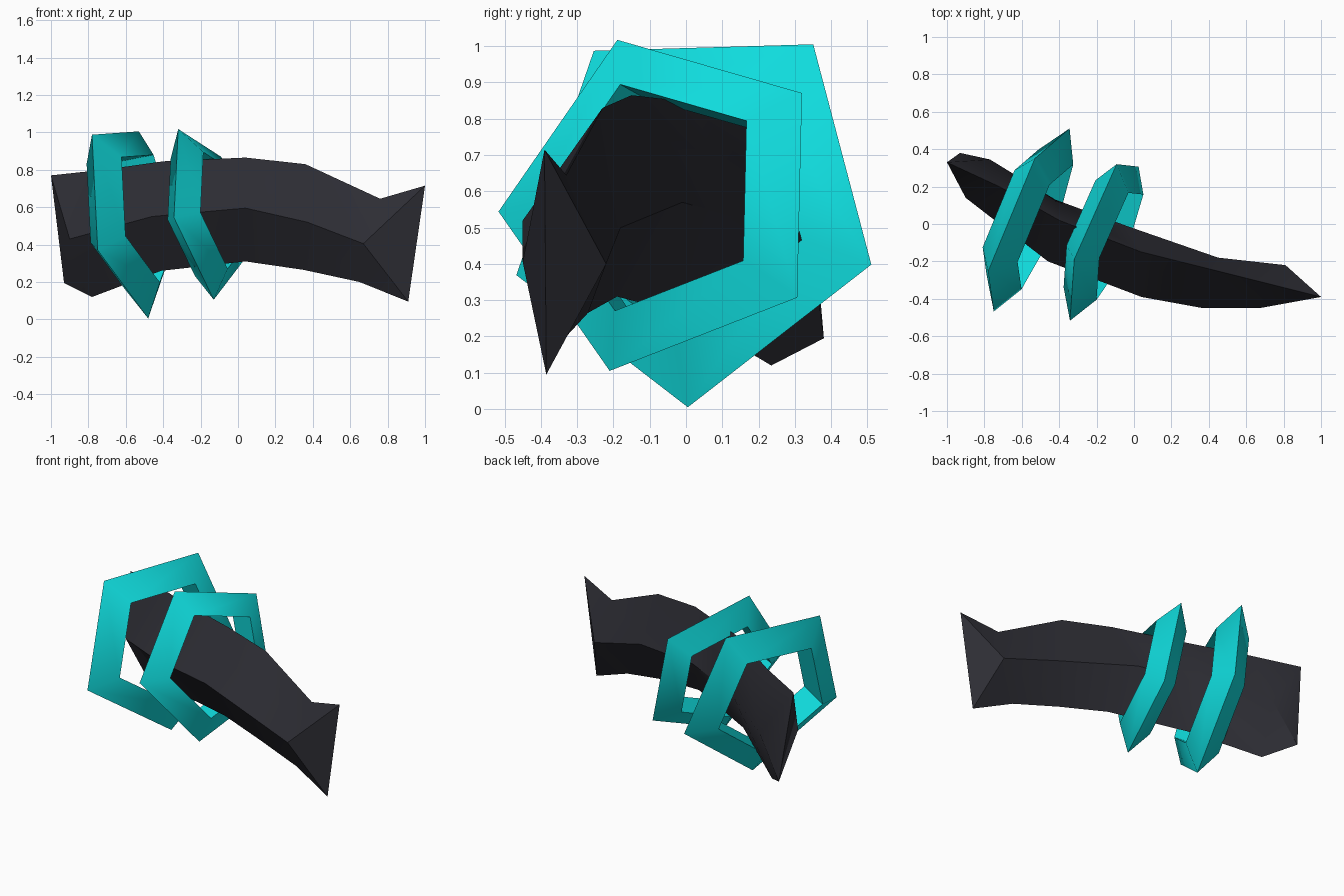
import bpy, math
from mathutils import Vector

if "Cube" in bpy.data.objects:
    bpy.data.objects.remove(bpy.data.objects["Cube"])


def material(name, colour):
    m = bpy.data.materials.new(name)
    m.diffuse_color = (*colour, 1)
    m.use_nodes = True
    m.node_tree.nodes["Principled BSDF"].inputs["Base Color"].default_value = m.diffuse_color
    return m


def build(name, verts, faces, mat, angle):
    me = bpy.data.meshes.new(name)
    me.from_pydata(verts, [], faces)
    me.materials.append(mat)
    ob = bpy.data.objects.new(name, me)
    bpy.context.collection.objects.link(ob)
    bpy.ops.object.select_all(action='DESELECT')
    ob.select_set(True)
    bpy.context.view_layer.objects.active = ob
    bpy.ops.object.mode_set(mode='EDIT')
    bpy.ops.mesh.select_all(action='SELECT')
    bpy.ops.mesh.normals_make_consistent(inside=False)
    bpy.ops.object.mode_set(mode='OBJECT')
    bpy.ops.object.shade_smooth_by_angle(angle=math.radians(angle))
    return ob


charcoal = material("charcoal", (0.026, 0.026, 0.034))
teal = material("teal", (0.005, 0.72, 0.73))


# Five-sided rings with a triangular cross-section, point outwards
def ring(name, centre, normal, corner, outer, inner, half):
    c, n = Vector(centre), Vector(normal).normalized()
    u = Vector(corner) - c
    u = (u - n * u.dot(n)).normalized()
    v = n.cross(u)
    verts, faces = [], []
    for i in range(5):
        a = math.tau * i / 5
        d = u * math.cos(a) + v * math.sin(a)
        verts += [c + d * outer, c + d * inner + n * half, c + d * inner - n * half]
        j = (i + 1) % 5
        for k in range(3):
            m = (k + 1) % 3
            faces.append((3 * i + k, 3 * j + k, 3 * j + m, 3 * i + m))
    build(name, verts, faces, teal, 45)


ring("large_ring", (-0.577, 0.029, 0.553), (1, -0.42, 0.195),
     (-0.48, 0.005, 0.005), 0.557, 0.38, 0.103)
ring("small_ring", (-0.172, -0.058, 0.569), (1, -0.383, 0.217),
     (-0.32, -0.19, 1.02), 0.49, 0.335, 0.096)

# Curved bar: diamond sections (top, front, bottom, back) from left to right
sections = [
    [(-0.72, 0.20, 0.80), (-0.90, 0.14, 0.43), (-0.78, 0.235, 0.12), (-0.77, 0.345, 0.45)],
    [(-0.40, 0.02, 0.845), (-0.46, -0.20, 0.55), (-0.41, 0.00, 0.26), (-0.42, 0.13, 0.53)],
    [(0.04, -0.15, 0.865), (0.04, -0.39, 0.595), (0.04, -0.19, 0.31), (-0.04, -0.01, 0.57)],
    [(0.36, -0.23, 0.83), (0.37, -0.45, 0.52), (0.35, -0.27, 0.265), (0.45, -0.18, 0.50)],
    [(0.76, -0.33, 0.645), (0.67, -0.45, 0.405), (0.65, -0.33, 0.20), (0.81, -0.22, 0.40)],
]
# Each end closes into an upright wedge edge (upper tip, lower tip)
left_tips = [(-1.0, 0.33, 0.77), (-0.93, 0.38, 0.195)]
right_tips = [(1.0, -0.39, 0.715), (0.91, -0.385, 0.095)]

verts = [p for s in sections for p in s] + left_tips + right_tips
faces = []
for i in range(len(sections) - 1):
    for k in range(4):
        m = (k + 1) % 4
        faces.append((4 * i + k, 4 * i + m, 4 * i + 4 + m, 4 * i + 4 + k))
for base, tip in ((0, 20), (16, 22)):
    top, front, bottom, back = range(base, base + 4)
    low = tip + 1
    faces += [(top, front, tip), (front, low, tip), (front, bottom, low),
              (bottom, back, low), (back, tip, low), (back, top, tip)]
build("curved_bar", verts, faces, charcoal, 40)
